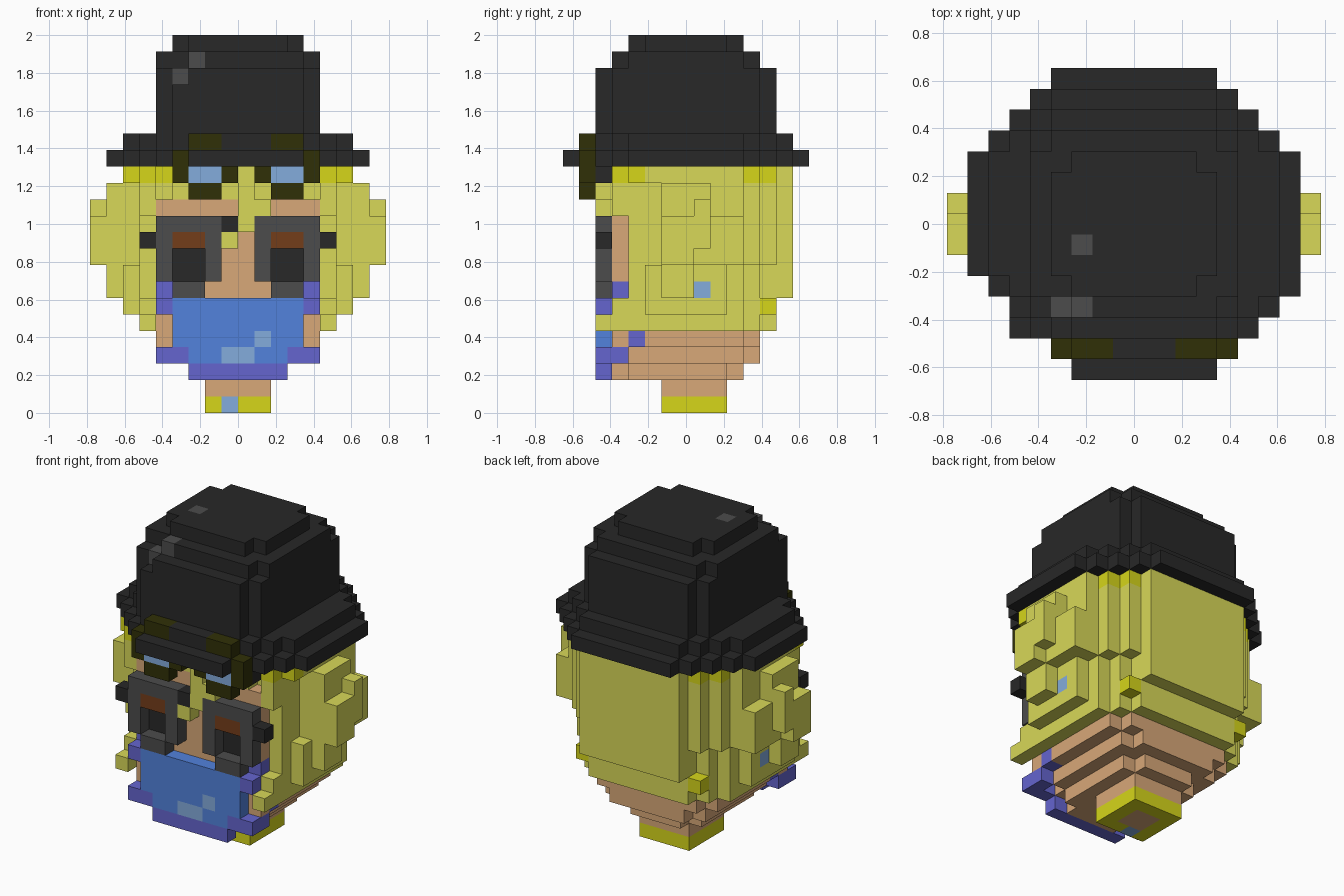
import bpy
import bmesh
from mathutils import Vector

default = bpy.data.objects.get("Cube")
if default:
    bpy.data.objects.remove(default, do_unlink=True)

UNIT = 2 / 23
COLOURS = {
    "straw hair": "d8d858", "bright yellow": "d6d61a", "hat black": "282828",
    "frame grey": "4c4c4c", "dark olive": "303007", "skin": "d8a878",
    "mask blue": "5282dc", "pale blue": "84acdc", "violet": "6565cf",
    "brown": "743d1a",
}
NAMES = list(COLOURS)


def linear(code):
    values = [int(code[i:i + 2], 16) / 255 for i in (0, 2, 4)]
    return [((v + .055) / 1.055) ** 2.4 if v > .04 else v / 12.92 for v in values] + [1]


def make_material(name):
    mat = bpy.data.materials.new(name)
    mat.use_nodes = True
    colour = linear(COLOURS[name])
    mat.diffuse_color = colour
    for node in mat.node_tree.nodes:
        if node.type == "BSDF_PRINCIPLED":
            node.inputs["Base Color"].default_value = colour
    return mat


materials = [make_material(name) for name in NAMES]
cells = {}  # block position -> (part, colour)


def box(part, colour, xs, ys, zs):
    for x in range(*xs):
        for y in range(*ys):
            for z in range(*zs):
                cells[x, y, z] = (part, colour)


def pair(part, colour, xs, ys, zs):
    box(part, colour, xs, ys, zs)
    box(part, colour, (-xs[1], -xs[0]), ys, zs)


def rounded(part, colour, half, ys, zs, cuts=()):
    """Slab whose front and back rows narrow to the half widths in cuts."""
    for y in range(*ys):
        d = min(y - ys[0], ys[1] - 1 - y)
        w = cuts[d] if d < len(cuts) else half
        box(part, colour, (-w, w), (y, y + 1), zs)


def paint(colour, test):
    for key, (part, old) in list(cells.items()):
        if test(*key):
            cells[key] = (part, colour)


# Neck, jaw and chin
rounded("neck", "skin", 2, (6, 10), (0, 2))
paint("bright yellow", lambda x, y, z: z == 0 and not (-1 <= x < 1 and 7 <= y < 9))
paint("pale blue", lambda x, y, z: (x, y, z) == (-1, 6, 0))
rounded("jaw", "skin", 3, (3, 11), (2, 3), (2,))
rounded("jaw", "skin", 4, (3, 12), (3, 4), (3,))
rounded("jaw", "skin", 5, (3, 12), (4, 5), (4,))

# Hair mass, narrowing toward the neck
rounded("hair", "straw hair", 6, (3, 13), (5, 6), (4, 5))
rounded("hair", "straw hair", 7, (3, 13), (6, 7), (5, 5, 6))
rounded("hair", "straw hair", 7, (3, 14), (7, 9), (4, 4, 5, 6))
rounded("hair", "straw hair", 7, (3, 14), (9, 15), (4, 5, 6))
pair("hair", "straw hair", (5, 7), (5, 8), (6, 9))
pair("hair", "straw hair", (5, 6), (3, 5), (5, 7))
pair("hair", "straw hair", (5, 6), (2, 3), (5, 6))
pair("hair", "straw hair", (5, 6), (4, 5), (7, 12))
pair("hair", "straw hair", (5, 6), (3, 5), (12, 15))
pair("hair", "straw hair", (5, 7), (4, 6), (14, 15))

# Side locks
pair("side_locks", "straw hair", (7, 8), (6, 8), (7, 14))
pair("side_locks", "straw hair", (7, 8), (8, 9), (9, 14))
pair("side_locks", "straw hair", (7, 8), (9, 11), (9, 12))
pair("side_locks", "straw hair", (8, 9), (6, 8), (9, 12))
pair("side_locks", "straw hair", (8, 9), (8, 9), (10, 13))

# Colour flecks in the hair
paint("bright yellow", lambda x, y, z: z == 14 and (x < -4 or x >= 4)
      and (3 <= y < 5 or 11 <= y < 13))
paint("bright yellow", lambda x, y, z: z == 6 and y == 12 and abs(x + .5) > 4)
paint("pale blue", lambda x, y, z: z == 7 and y == 8 and x in (-7, 6))

# Face and the fringe hanging over it
box("face", "skin", (-5, 5), (3, 5), (5, 13))
for x, z, width in ((0, 14, 1), (0, 13, 1), (0, 12, 2), (0, 11, 1), (-1, 10, 1)):
    box("fringe", "straw hair", (x, x + width), (2, 3), (z, z + 1))

# Face mask with side straps
box("mask", "mask blue", (-4, 4), (2, 3), (3, 7))
box("mask", "violet", (-3, 3), (2, 3), (2, 3))
pair("mask", "violet", (3, 4), (2, 3), (3, 4))
pair("mask", "violet", (4, 5), (2, 4), (3, 4))
pair("mask", "violet", (4, 5), (4, 5), (4, 5))
pair("mask", "violet", (4, 5), (2, 3), (6, 7))
pair("mask", "violet", (4, 5), (3, 4), (7, 8))
pair("face", "skin", (4, 5), (3, 4), (4, 5))
box("mask", "pale blue", (-1, 1), (2, 3), (3, 4))
box("mask", "pale blue", (1, 2), (2, 3), (4, 5))

# Spectacles: raised frames, flush brown lids and recessed dark eyes
pair("spectacles", "frame grey", (1, 5), (2, 3), (8, 12))
pair("spectacles", "frame grey", (2, 4), (2, 3), (7, 8))
for x in (-4, -3, 2, 3):
    for z in (8, 9):
        del cells[x, 2, z]
pair("eyes", "hat black", (2, 4), (3, 4), (8, 10))
pair("eyes", "brown", (2, 4), (2, 3), (10, 11))
pair("spectacles", "hat black", (5, 6), (2, 3), (10, 11))
box("spectacles", "hat black", (-1, 0), (2, 3), (11, 12))

# Hat: two-step brim, trimmed at the front corner, then the crown
rounded("hat_brim", "hat black", 8, (0, 15), (15, 16), (4, 5, 6, 7))
rounded("hat_brim", "hat black", 7, (1, 14), (16, 17), (4, 5, 6))
for i in range(5):
    cells.pop((-4 - i, i, 15), None)
    cells.pop((-4 - i, i + 1, 16), None)
rounded("hat_crown", "hat black", 5, (2, 13), (17, 21), (4,))
rounded("hat_crown", "hat black", 5, (3, 12), (21, 22), (4,))
rounded("hat_crown", "hat black", 4, (4, 11), (22, 23), (3,))

# Worn front corner of the crown with grey flecks
del cells[-4, 2, 20], cells[-4, 3, 21]
paint("frame grey", lambda x, y, z: (x, y, z) in ((-4, 3, 20), (-3, 3, 21), (-3, 6, 22)))

# Goggles under the brim, with a strap behind
box("goggle_strap", "hat black", (-4, -1), (2, 3), (14, 15))
box("goggle_strap", "hat black", (1, 5), (2, 3), (14, 15))
for x in (-4, 1):
    box("goggles", "dark olive", (x, x + 4), (1, 2), (14, 16))
    box("goggles", "dark olive", (x + 1, x + 3), (1, 2), (13, 17))
    box("goggles", "pale blue", (x + 1, x + 3), (1, 2), (14, 16))


def build(part):
    """Make one mesh from the outward faces of a part's blocks."""
    bm = bmesh.new()
    verts = {}

    def vert(p):
        key = tuple(p)
        if key not in verts:
            x, y, z = key
            verts[key] = bm.verts.new((x * UNIT, (y - 7.5) * UNIT, z * UNIT))
        return verts[key]

    for pos, (owner, colour) in cells.items():
        if owner != part:
            continue
        for axis in range(3):
            u, v, n = (Vector([float(i == (axis + k) % 3) for i in range(3)]) for k in (1, 2, 0))
            for side in (0, 1):
                if tuple(int(c) for c in Vector(pos) + n * (2 * side - 1)) in cells:
                    continue
                o = Vector(pos) + n * side
                loop = [o, o + u, o + u + v, o + v]
                if not side:
                    loop.reverse()
                face = bm.faces.new([vert(p) for p in loop])
                face.material_index = NAMES.index(colour)
    bmesh.ops.dissolve_limit(bm, angle_limit=.01, verts=bm.verts[:],
                             edges=bm.edges[:], delimit={"MATERIAL"})
    mesh = bpy.data.meshes.new(part)
    bm.to_mesh(mesh)
    bm.free()
    for mat in materials:
        mesh.materials.append(mat)
    bpy.context.scene.collection.objects.link(bpy.data.objects.new(part, mesh))


for part_name in sorted({owner for owner, _ in cells.values()}):
    build(part_name)
